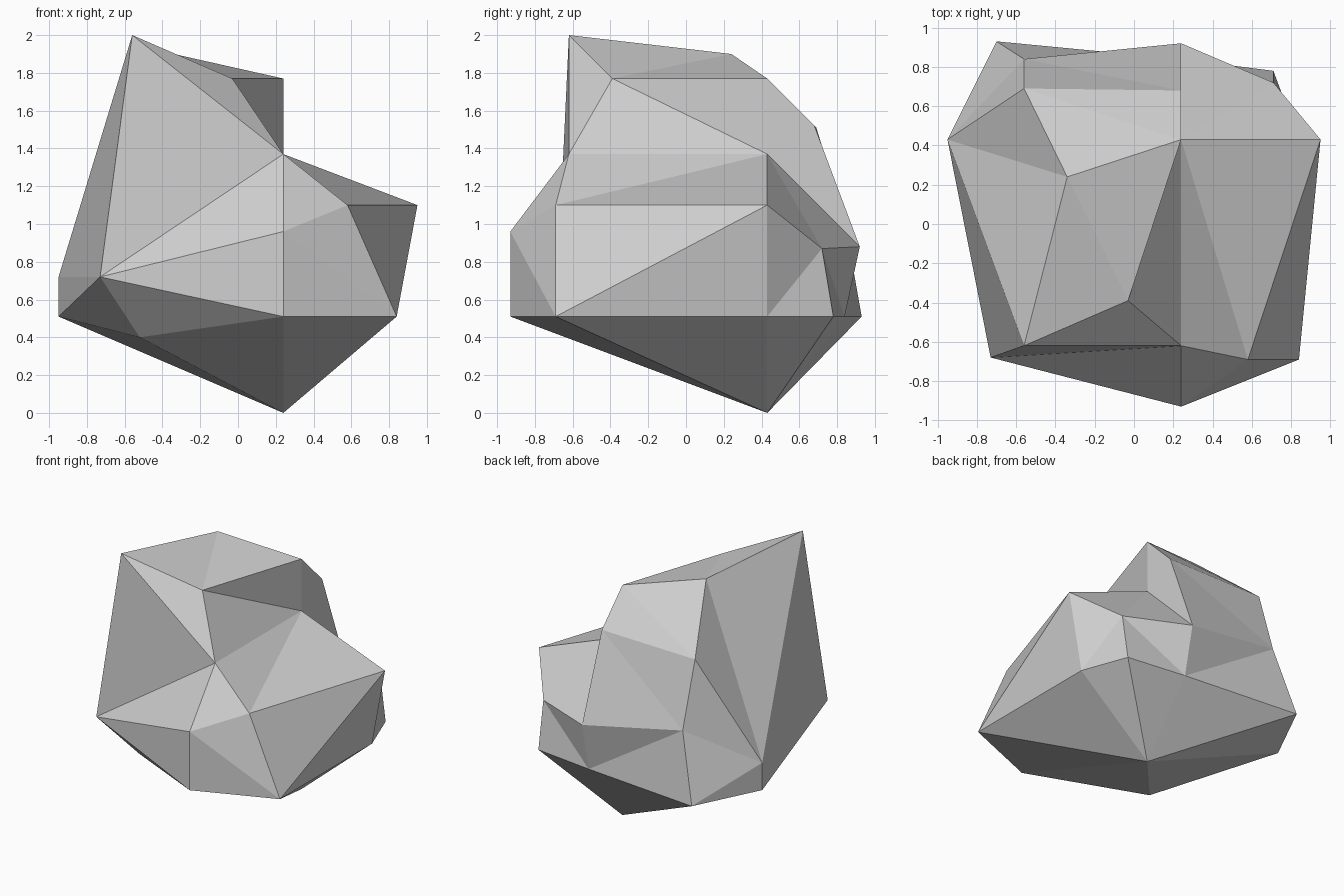
import bpy
import bmesh

cube = bpy.data.objects.get("Cube")
if cube:
    bpy.data.objects.remove(cube, do_unlink=True)

# Corners of the boulder, named by where they sit
corners = {
    # summit
    "tip": (-.56, -.62, 2), "crest": (-.34, .24, 1.9),
    "lip": (-.03, -.39, 1.77), "brow": (.24, .43, 1.77),
    # ledge below the summit
    "step": (.24, -.62, 1.37), "nook": (.24, .43, 1.37),
    "shelf": (.58, -.69, 1.1), "ledge": (.95, .43, 1.1),
    # front
    "nose": (.24, -.93, .96), "chin": (.24, -.93, .51),
    "cheek": (.84, -.69, .51), "jaw": (-.73, -.68, .72),
    # sides
    "flank": (-.95, .43, .72), "hip": (-.95, .43, .51), "rib": (.84, .43, .51),
    # back
    "nape": (.24, .68, 1.52), "shoulder": (-.56, .69, 1.51),
    "back": (-.56, .84, 1.02), "spine": (.24, .92, .88), "dent": (.24, .84, .51),
    "tail": (-.7, .93, .51), "elbow": (.71, .72, .87), "heel": (.71, .78, .51),
    # underside
    "keel": (-.52, -.45, .4), "foot": (.24, .43, 0),
}

bm = bmesh.new()
vert = {name: bm.verts.new(co) for name, co in corners.items()}


def fan(centre, rim, closed=False):
    """Facets spreading from one corner to a run of corners around it."""
    names = rim.split()
    if closed:
        names.append(names[0])
    for a, b in zip(names, names[1:]):
        bm.faces.new((vert[centre], vert[a], vert[b]))


# Underside
fan("foot", "hip keel chin cheek rib heel dent tail", closed=True)
# Front facets
fan("jaw", "tip step nose chin keel hip flank", closed=True)
fan("cheek", "chin nose shelf ledge rib")
fan("step", "shelf nose")
# Notch between ledge and summit
fan("nook", "lip brow nape spine elbow ledge shelf step", closed=True)
# Summit
fan("tip", "flank crest lip step")
fan("crest", "brow lip")
# Back facets
fan("shoulder", "crest brow nape back flank", closed=True)
fan("back", "nape spine dent tail flank")
fan("elbow", "spine dent heel rib ledge")
fan("flank", "tail hip")

bmesh.ops.recalc_face_normals(bm, faces=bm.faces[:])
mesh = bpy.data.meshes.new("boulder")
bm.to_mesh(mesh)
bm.free()

# Plain stone grey
stone = bpy.data.materials.new("stone grey")
stone.use_nodes = True
colour = (.62, .62, .62, 1)
stone.diffuse_color = colour
stone.node_tree.nodes["Principled BSDF"].inputs["Base Color"].default_value = colour
mesh.materials.append(stone)

boulder = bpy.data.objects.new("boulder", mesh)
bpy.context.scene.collection.objects.link(boulder)
